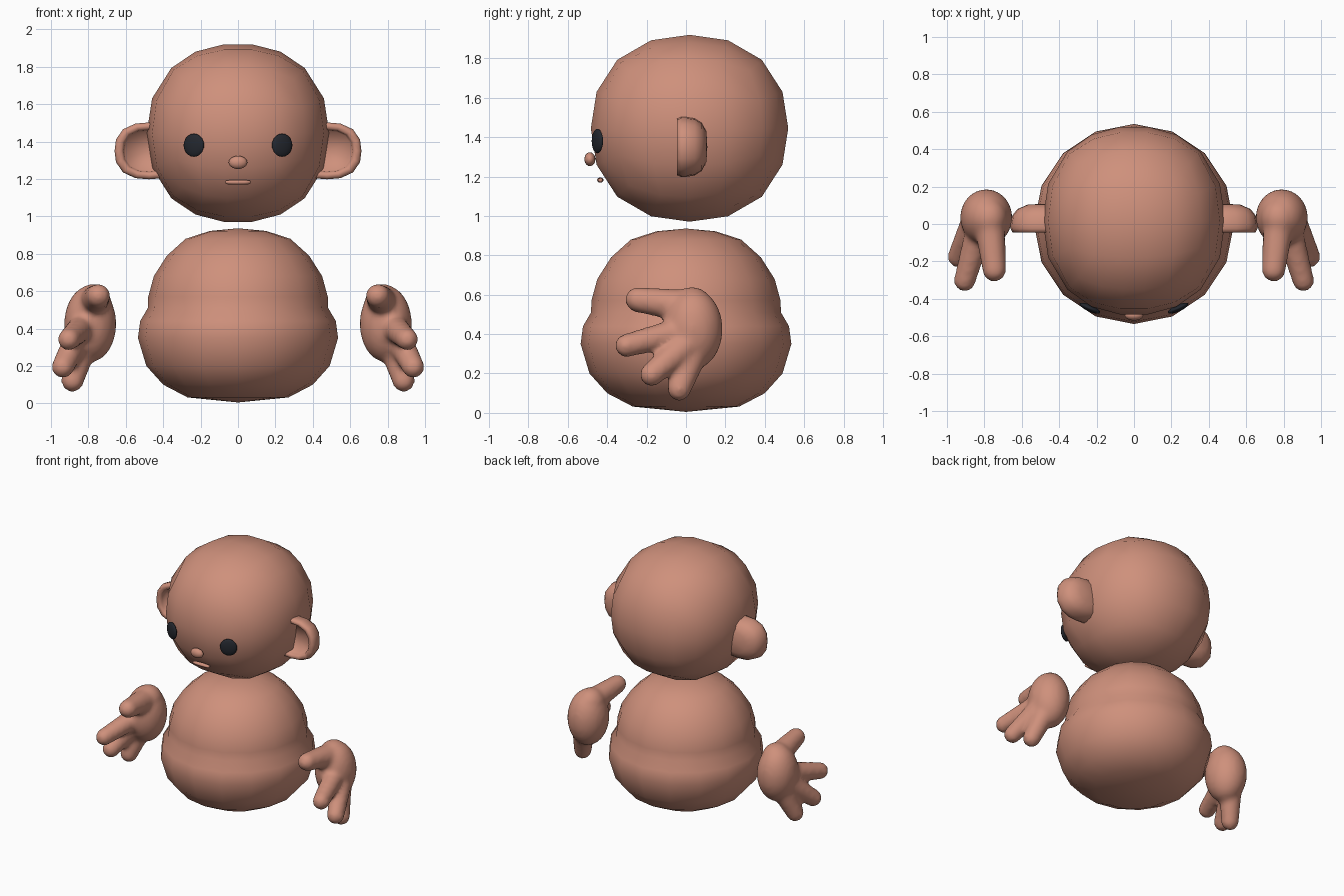
import bpy, bmesh, math
from mathutils import Vector, Matrix

if "Cube" in bpy.data.objects:
    bpy.data.objects.remove(bpy.data.objects["Cube"])


def material(name, color):
    mat = bpy.data.materials.new(name)
    mat.use_nodes = True
    mat.diffuse_color = (*color, 1)
    mat.node_tree.nodes["Principled BSDF"].inputs["Base Color"].default_value = (*color, 1)
    return mat


skin = material("skin", (0.62, 0.28, 0.20))
black = material("eye_black", (0.017, 0.02, 0.027))


def finish(bm, name, mat):
    bmesh.ops.recalc_face_normals(bm, faces=bm.faces)
    for f in bm.faces:
        f.smooth = True
    mesh = bpy.data.meshes.new(name)
    bm.to_mesh(mesh)
    bm.free()
    mesh.materials.append(mat)
    ob = bpy.data.objects.new(name, mesh)
    bpy.context.collection.objects.link(ob)
    return ob


def ball(bm, center, radii, turn=0, segs=16, rings=10):
    m = (Matrix.Translation(center) @ Matrix.Rotation(turn, 4, 'Z')
         @ Matrix.Diagonal((*radii, 1)))
    bmesh.ops.create_uvsphere(bm, u_segments=segs, v_segments=rings, radius=1, matrix=m)


def loft(bm, rings):
    """Skin closed rings of points; single-point rings become poles."""
    loops = [[bm.verts.new(p) for p in ring] for ring in rings]
    for a, b in zip(loops, loops[1:]):
        n = max(len(a), len(b))
        for i in range(n):
            j = (i + 1) % n
            quad = [a[i % len(a)], a[j % len(a)], b[j % len(b)], b[i % len(b)]]
            bm.faces.new(list(dict.fromkeys(quad)))


# Head: a gridded cube inflated into a slightly boxy ball
bm = bmesh.new()
bmesh.ops.create_cube(bm, size=2)
for axis, parts in enumerate((5, 4, 4)):
    normal = Vector([float(k == axis) for k in range(3)])
    for i in range(1, parts):
        t = math.tan((2 * i / parts - 1) * math.pi / 4)
        bmesh.ops.bisect_plane(bm, geom=bm.verts[:] + bm.edges[:] + bm.faces[:],
                               plane_co=normal * t, plane_no=normal)
for v in bm.verts:
    size = sum(abs(c) ** 2.2 for c in v.co) ** (1 / 2.2)
    c = v.co / size
    v.co = (c.x * 0.488, c.y * 0.505 + 0.018, c.z * 0.478 + 1.445)
finish(bm, "head", skin)

# Body: lathe profile with a fuller lower half
profile = [(0, .005), (.27, .032), (.4, .1), (.49, .2), (.535, .35), (.523, .44),
           (.482, .51), (.48, .57), (.45, .68), (.38, .79), (.28, .88), (.15, .922), (0, .936)]
bm = bmesh.new()
loft(bm, [[(r * math.sin(a * math.pi / 8), r * math.cos(a * math.pi / 8), z)
           for a in range(16 if r else 1)] for r, z in profile])
finish(bm, "body", skin)

# Nose and mouth
bm = bmesh.new()
ball(bm, (0, -.488, 1.288), (.05, .028, .035))
finish(bm, "nose", skin)
bm = bmesh.new()
ball(bm, (0, -.435, 1.182), (.072, .016, .013))
for v in bm.verts:
    v.co.x = max(-.066, min(.066, v.co.x * 1.3))
finish(bm, "mouth", skin)

# Ear section: scale of the outline and depth, from domed back to hollow front
ear_section = [(0, .108), (.5, .104), (.8, .08), (.95, .045), (1, 0), (1, -.025),
               (.94, -.046), (.8, -.046), (.74, -.03), (.7, .005), (0, .01)]


def ear_ring(side, s, y):
    ring = []
    for i in range(16 if s else 1):
        a = i * math.pi / 8
        c, d = math.cos(a), math.sin(a)
        k = (abs(c) ** 2.5 + abs(d) ** 2.5) ** (-1 / 2.5)
        ring.append((side * (.475 + .185 * s * k * c), y, 1.35 + .152 * s * k * d))
    return ring


# Hand digits: root, tip, root radius, tip radius
digits = [((.775, .02, .54), (.747, -.245, .575), .085, .065),
          ((.82, .0, .42), (.905, -.302, .342), .075, .06),
          ((.85, .02, .36), (.937, -.175, .195), .075, .061),
          ((.82, .05, .34), (.885, -.035, .122), .08, .062)]

for side, label in ((1, "left"), (-1, "right")):
    # Eye
    bm = bmesh.new()
    ball(bm, (side * .236, -.45, 1.38), (.06, .018, .062), turn=side * math.radians(24))
    finish(bm, label + "_eye", black)

    # Ear
    bm = bmesh.new()
    loft(bm, [ear_ring(side, s, y) for s, y in ear_section])
    finish(bm, label + "_ear", skin)

    # Hand: palm and digits fused into one soft form
    bm = bmesh.new()
    ball(bm, (side * .79, .035, .425), (.14, .152, .205), segs=24, rings=16)
    ball(bm, (side * .775, .03, .53), (.1, .11, .11), segs=24, rings=16)
    for root, tip, r0, r1 in digits:
        for i in range(13):
            t = i / 12
            p = Vector(root).lerp(Vector(tip), t)
            p.x *= side
            r = r0 + (r1 - r0) * t
            ball(bm, p, (r, r, r))
    hand = finish(bm, label + "_hand", skin)
    fuse = hand.modifiers.new("fuse", 'REMESH')
    fuse.mode = 'VOXEL'
    fuse.voxel_size = .016
    fuse.use_smooth_shade = True
    soften = hand.modifiers.new("soften", 'SMOOTH')
    soften.factor = .5
    soften.iterations = 8
